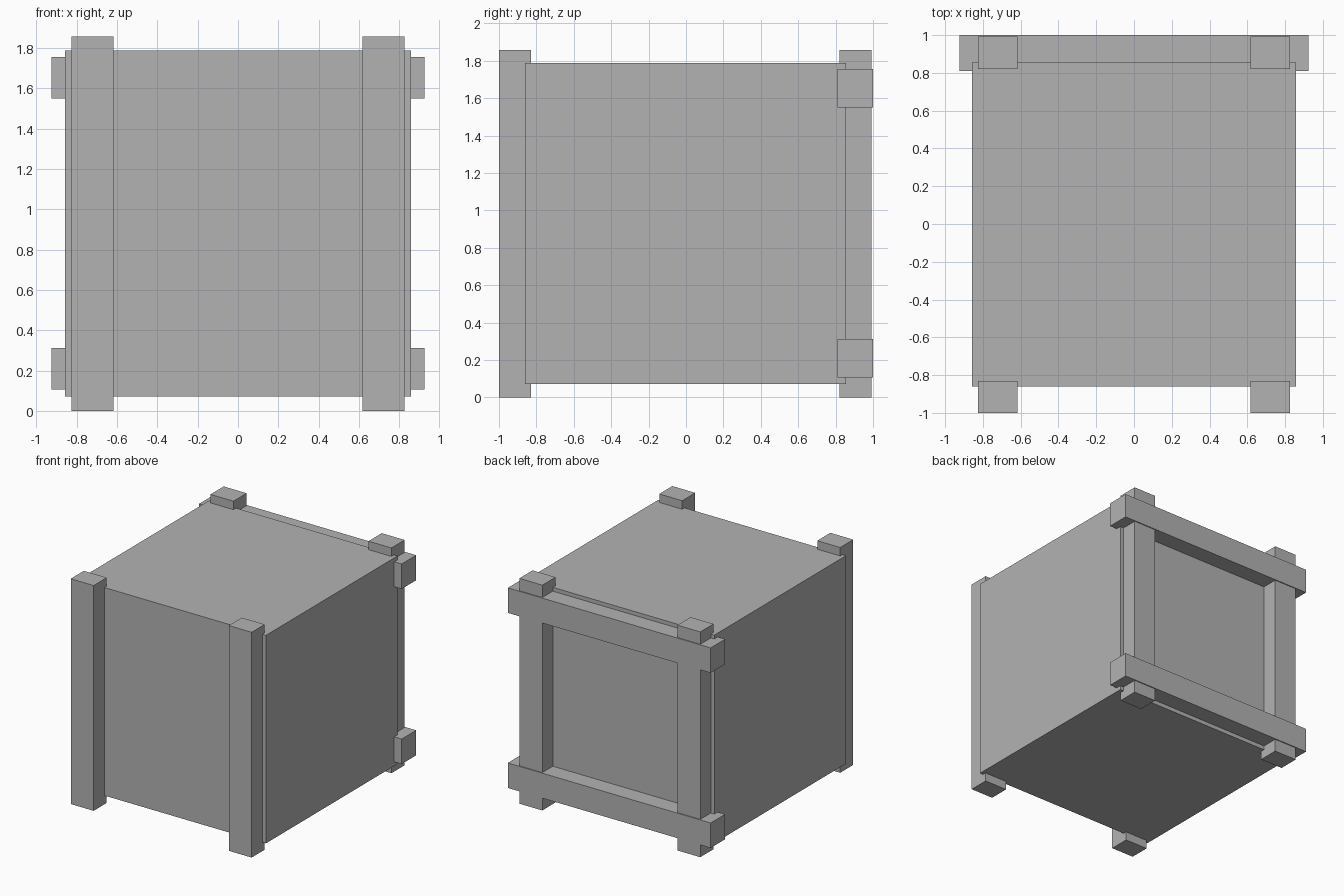
import bpy
from mathutils import Matrix, Vector

cube = bpy.data.objects.get("Cube")
if cube:
    bpy.data.objects.remove(cube, do_unlink=True)

# Single plain grey material
grey = bpy.data.materials.new("plain_grey")
grey.use_nodes = True
colour = (0.45, 0.45, 0.45, 1)
grey.diffuse_color = colour
grey.node_tree.nodes["Principled BSDF"].inputs["Base Color"].default_value = colour


def block(name, low, high):
    """Axis-aligned box between two corners, flat shaded."""
    low, high = Vector(low), Vector(high)
    bpy.ops.mesh.primitive_cube_add(size=1, location=(low + high) / 2)
    obj = bpy.context.object
    obj.name = obj.data.name = name
    obj.data.transform(Matrix.Diagonal((*(high - low), 1)))
    obj.data.materials.append(grey)
    return obj


# Crate body
block("crate_body", (-0.857, -0.86, 0.072), (0.857, 0.855, 1.787))

# Four upright posts, standing proud of the body above and below
for end, y0, y1 in (("front", -1, -0.83), ("back", 0.82, 0.992)):
    for side, x0, x1 in (("left", 0.616, 0.825), ("right", -0.825, -0.616)):
        block(f"{end}_{side}_post", (x0, y0, 0), (x1, y1, 1.857))

# Two horizontal rails across the back posts
for level, z0 in (("lower", 0.106), ("upper", 1.549)):
    block(f"{level}_back_rail", (-0.925, 0.811, z0), (0.925, 1, z0 + 0.206))
